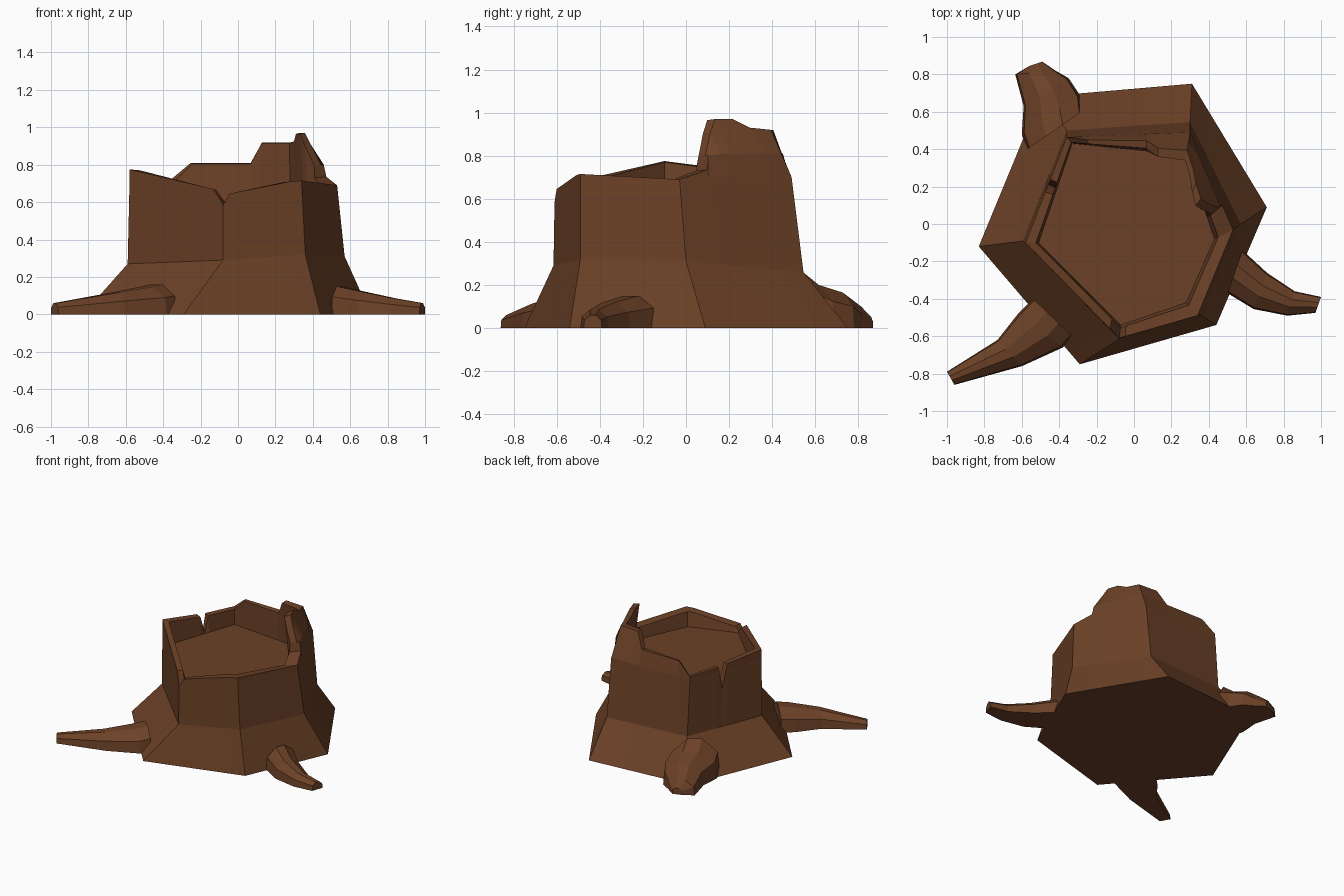
import bpy, bmesh
from mathutils import Vector

if "Cube" in bpy.data.objects:
    bpy.data.objects.remove(bpy.data.objects["Cube"])

bark = bpy.data.materials.new("bark brown")
bark.diffuse_color = (0.150, 0.053, 0.020, 1)
bark.use_nodes = True
bark.node_tree.nodes["Principled BSDF"].inputs["Base Color"].default_value = bark.diffuse_color

def finish(name, bm):
    bmesh.ops.remove_doubles(bm, verts=bm.verts, dist=0.0005)
    bmesh.ops.recalc_face_normals(bm, faces=bm.faces)
    me = bpy.data.meshes.new(name)
    bm.to_mesh(me)
    bm.free()
    me.materials.append(bark)
    ob = bpy.data.objects.new(name, me)
    bpy.context.collection.objects.link(ob)

def loft(bm, rings, cap_start=True, cap_end=True):
    vs = [[bm.verts.new(p) for p in r] for r in rings]
    n = len(vs[0])
    for a, b in zip(vs, vs[1:]):
        for i in range(n):
            j = (i + 1) % n
            bm.faces.new((a[i], a[j], b[j], b[i]))
    if cap_start:
        bm.faces.new(vs[0][::-1])
    if cap_end:
        bm.faces.new(vs[-1])

# Six-sided outlines: left, front, front right, right, back right, back left
BASE = [(-.83, -.12, 0), (-.29, -.75, 0), (.44, -.54, 0), (.71, .09, 0), (.31, .75, 0), (-.50, .68, 0)]
MID = [(-.59, -.09, .27), (-.08, -.615, .29), (.36, -.49, .32), (.57, .0, .31), (.30, .545, .26), (-.36, .50, .27)]
TOP = [(-.58, -.10, 0), (-.08, -.61, 0), (.34, -.49, 0), (.53, -.03, 0), (.30, .49, 0), (-.36, .465, 0)]
FLOOR = [(-.51, -.10, 0), (-.07, -.54, 0), (.28, -.42, 0), (.43, -.08, 0), (.28, .37, 0), (-.33, .43, 0)]
FLOOR_Z = 0.60

def on(outline, s):
    i = int(s)
    return Vector(outline[i % 6]).lerp(Vector(outline[(i + 1) % 6]), s - i)

# Broken rim: position around the outline (corner number + fraction), height
RIM = [(0, .775), (.9, .67), (1, .585), (1.08, .645), (1.85, .71), (2, .715),
       (3, .69), (3.25, .735), (3.27, .80), (3.39, .91), (3.48, .97), (3.66, .97),
       (3.8, .93), (4, .92), (4.25, .92), (4.35, .81), (4.85, .81), (5, .72),
       (5.40, .73), (5.45, .56), (5.52, .74)]

# Hollow trunk with flared foot; tall back splinters lean inwards
rings = [[] for _ in range(7)]
for s, z in RIM:
    hexp, flo = on(TOP, s), on(FLOOR, s)
    high = z > .79
    bend = (0.4 if s >= 4 else 0.12) if high else 0
    lean = max(bend, min(1, (z - .72) / .25)) if high else 0
    crest = hexp.lerp(flo, lean)
    inner = crest + (flo - hexp) * (.45 if high else .8)
    pts = [on(BASE, s), on(MID, s), (hexp.x, hexp.y, min(z, .70))]
    b = hexp.lerp(flo, bend)
    pts.append((b.x, b.y, min(z, .81)))
    pts.append((crest.x, crest.y, z))
    pts.append((inner.x, inner.y, max(z - .005, FLOOR_Z)))
    pts.append((flo.x, flo.y, FLOOR_Z))
    for r, p in zip(rings, pts):
        r.append(p)
bm = bmesh.new()
loft(bm, rings)
finish("trunk", bm)

# Roots: left edge xy, right edge xy, ridge height, from trunk to tip
ROOTS = {
    "front_left_root": [(-.54, -.40, -.33, -.60, .16), (-.62, -.48, -.38, -.66, .145),
                        (-.73, -.62, -.60, -.76, .115), (-1.0, -.79, -.96, -.86, .06)],
    "right_root": [(.50, -.37, .58, -.14, .15), (.64, -.455, .71, -.26, .12),
                   (.82, -.49, .86, -.36, .085), (.97, -.475, 1.0, -.39, .06)],
    "back_left_root": [(-.28, .60, -.57, .40, .27), (-.29, .69, -.60, .48, .20), (-.35, .78, -.59, .63, .165),
                       (-.42, .82, -.635, .80, .10), (-.49, .868, -.56, .845, .05)],
}
for name, sections in ROOTS.items():
    bm = bmesh.new()
    rings = []
    for ax, ay, bx, by, h in sections:
        a, b = Vector((ax, ay, 0)), Vector((bx, by, 0))
        up = Vector((0, 0, h))
        rings.append([a, a.lerp(b, .04) + up * .62, a.lerp(b, .35) + up,
                      a.lerp(b, .65) + up, a.lerp(b, .96) + up * .62, b])
    loft(bm, rings)
    finish(name, bm)
